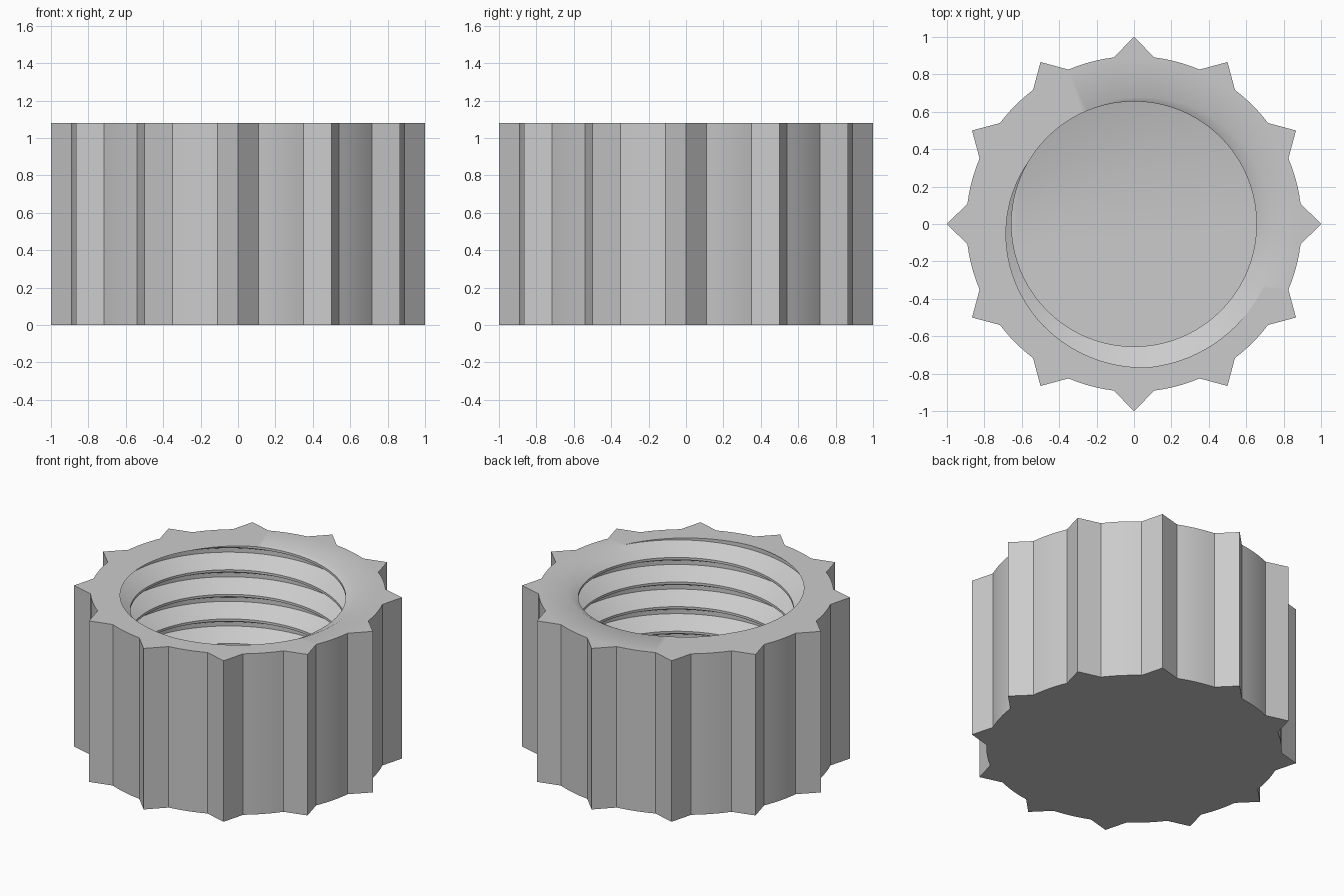
import bpy, bmesh
from math import radians, cos, sin
from mathutils import Vector

old = bpy.data.objects.get("Cube")
if old:
    bpy.data.objects.remove(old, do_unlink=True)

HEIGHT, FLOOR = 1.08, 0.11
TEETH, TIP_R, VALLEY_R = 12, 1.0, 0.897
CREST_R, ROOT_R, PITCH, STEPS = 0.655, 0.77, 0.165, 96


def polar(r, deg, z):
    a = radians(deg)
    return Vector((r * cos(a), r * sin(a), z))


bm = bmesh.new()

# Threaded bore: a right-handed helical sheet (crest, upper flank, root, lower flank)
profile = [(CREST_R, 0), (CREST_R, 35 / 360), (ROOT_R, 175 / 360), (ROOT_R, 235 / 360)]
columns = []
for n in range(-8 * STEPS, 3 * STEPS):
    deg = 360 * n / STEPS
    base = HEIGHT + PITCH * (deg - 150) / 360
    columns.append([bm.verts.new(polar(r, deg, base + u * PITCH)) for r, u in profile])
for i in range(len(columns) - STEPS - 1):
    a = columns[i] + [columns[i + STEPS][0]]
    b = columns[i + 1] + [columns[i + 1 + STEPS][0]]
    for j in range(4):
        bm.faces.new((a[j], a[j + 1], b[j + 1], b[j]))

# Trim the thread flush with the rim and the inner floor
for z, up in ((HEIGHT, 1), (FLOOR, -1)):
    bmesh.ops.bisect_plane(bm, geom=bm.verts[:] + bm.edges[:] + bm.faces[:], dist=1e-6,
                           plane_co=(0, 0, z), plane_no=(0, 0, up), clear_outer=True)
loose = [v for v in bm.verts if not v.link_faces]
bmesh.ops.delete(bm, geom=loose, context='VERTS')
bmesh.ops.remove_doubles(bm, verts=bm.verts[:], dist=1e-5)


def open_edges(z):
    return [e for e in bm.edges if e.is_boundary and all(abs(v.co.z - z) < 1e-4 for v in e.verts)]


# Inner floor
bmesh.ops.triangle_fill(bm, edges=open_edges(FLOOR), use_beauty=True, use_dissolve=False)

# Ribbed outer wall: pointed teeth joined by shallow arcs
outline = []
for k in range(TEETH):
    start = 30 * k
    outline.append((TIP_R, start))
    outline += [(VALLEY_R, start + 7 + 16 * s / 6) for s in range(7)]
low = [bm.verts.new(polar(r, d, 0)) for r, d in outline]
high = [bm.verts.new(polar(r, d, HEIGHT)) for r, d in outline]
for i in range(len(low)):
    j = (i + 1) % len(low)
    bm.faces.new((low[i], low[j], high[j], high[i]))

# Closed underside and the rim around the bore
bm.faces.new(low[::-1])
bmesh.ops.triangle_fill(bm, edges=open_edges(HEIGHT), use_beauty=True, use_dissolve=False)
bmesh.ops.recalc_face_normals(bm, faces=bm.faces[:])

mesh = bpy.data.meshes.new("threaded_cap")
bm.to_mesh(mesh)
bm.free()
cap = bpy.data.objects.new("threaded_cap", mesh)
bpy.context.collection.objects.link(cap)

# Plain grey material
grey = bpy.data.materials.new("plain_grey")
grey.use_nodes = True
colour = (0.6, 0.6, 0.6, 1)
grey.diffuse_color = colour
grey.node_tree.nodes["Principled BSDF"].inputs["Base Color"].default_value = colour
mesh.materials.append(grey)

bpy.ops.object.select_all(action='DESELECT')
cap.select_set(True)
bpy.context.view_layer.objects.active = cap
bpy.ops.object.shade_smooth_by_angle(angle=radians(30))
